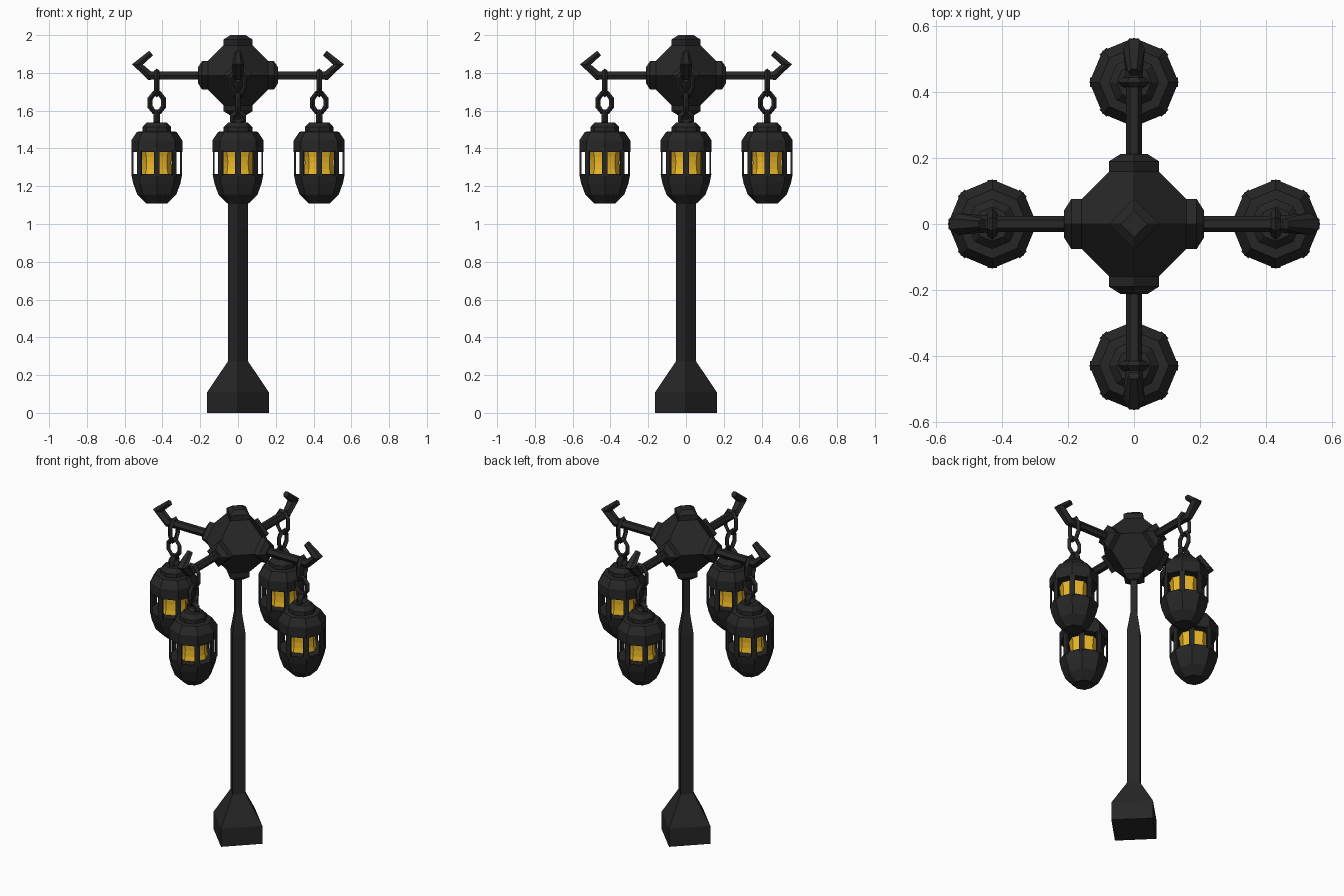
import bpy, bmesh
from math import cos, sin, pi
from mathutils import Vector, Matrix

if "Cube" in bpy.data.objects:
    bpy.data.objects.remove(bpy.data.objects["Cube"])


def material(name, rgb):
    m = bpy.data.materials.new(name)
    m.diffuse_color = (*rgb, 1)
    m.use_nodes = True
    m.node_tree.nodes["Principled BSDF"].inputs["Base Color"].default_value = m.diffuse_color
    return m


IRON = material("dark_iron", (0.02, 0.02, 0.02))
GLASS = material("amber_glass", (0.85, 0.48, 0.02))


def make(name, rings, mat=IRON, matrix=Matrix(), closed=False):
    """Skin a list of point rings, capping the ends unless closed."""
    bm = bmesh.new()
    loops = [[bm.verts.new(p) for p in ring] for ring in rings]
    pairs = list(zip(loops, loops[1:]))
    if closed:
        pairs.append((loops[-1], loops[0]))
    else:
        bm.faces.new(loops[0])
        bm.faces.new(loops[-1])
    for a, b in pairs:
        for i in range(len(a)):
            j = (i + 1) % len(a)
            bm.faces.new((a[i], a[j], b[j], b[i]))
    bmesh.ops.recalc_face_normals(bm, faces=bm.faces)
    me = bpy.data.meshes.new(name)
    bm.to_mesh(me)
    bm.free()
    me.materials.append(mat)
    ob = bpy.data.objects.new(name, me)
    ob.matrix_world = matrix
    bpy.context.collection.objects.link(ob)
    return ob


def lathe(name, profile, sides, mat=IRON, matrix=Matrix()):
    """Faceted turning of (radius, z) points, corners on the axes."""
    rings = [[Vector((r * cos(2 * pi * i / sides), r * sin(2 * pi * i / sides), z))
              for i in range(sides)] for r, z in profile]
    return make(name, rings, mat, matrix)


def tube(name, path, sides, matrix):
    """Sweep along (x, z, radius) points in the xz plane."""
    pts = [Vector((x, 0, z)) for x, z, r in path]
    rings = []
    for k, p in enumerate(pts):
        t = Vector()
        if k > 0:
            t += (p - pts[k - 1]).normalized()
        if k < len(pts) - 1:
            t += (pts[k + 1] - p).normalized()
        n = Vector((-t.z, 0, t.x)).normalized()
        r = path[k][2]
        rings.append([p + r * (Vector((0, cos(a), 0)) + n * sin(a))
                      for a in (2 * pi * i / sides for i in range(sides))])
    return make(name, rings, IRON, matrix)


def link(name, z, half_w, half_h, r, matrix, turn=0):
    """Eight-sided chain link in the xz plane, optionally turned about z."""
    rings = []
    for i in range(8):
        a = 2 * pi * (i + 0.5) / 8
        k = 1 / cos(pi / 8)
        d = Vector((cos(a), 0, sin(a)))
        c = Vector(((half_w - r) * k * cos(a), 0, (half_h - r) * k * sin(a)))
        rings.append([c + r * (d * cos(b) + Vector((0, sin(b), 0)))
                      for b in (0, pi / 2, pi, 3 * pi / 2)])
    place = matrix @ Matrix.Translation((0.43, 0, z)) @ Matrix.Rotation(turn, 4, 'Z')
    return make(name, rings, IRON, place, closed=True)


# Post with flared foot, four-sided with corners on the axes
lathe("post", [(0.163, 0), (0.163, 0.11), (0.052, 0.275), (0.052, 1.24),
               (0.026, 1.37), (0.026, 1.62)], 4)

# Head: octahedron with its six corners cut off
HEAD = Vector((0, 0, 1.787))
lathe("head", [(0.07, -0.165), (0.235, 0), (0.07, 0.165)], 4,
      matrix=Matrix.Translation(HEAD))
head = bpy.data.objects["head"].data
bm = bmesh.new()
bm.from_mesh(head)
for d in ((1, 0, 0), (-1, 0, 0), (0, 1, 0), (0, -1, 0)):
    cut = bmesh.ops.bisect_plane(bm, geom=bm.verts[:] + bm.edges[:] + bm.faces[:],
                                 plane_co=Vector(d) * 0.165, plane_no=d, clear_outer=True)
    bmesh.ops.contextual_create(bm, geom=[e for e in cut["geom_cut"]
                                          if isinstance(e, bmesh.types.BMEdge)])
bmesh.ops.recalc_face_normals(bm, faces=bm.faces)
bm.to_mesh(head)
bm.free()

# Collars on the six head corners
collar = [(0.076, 0.158), (0.076, 0.19), (0.04, 0.213)]
turns = [Matrix(), Matrix.Rotation(pi, 4, 'X')]
turns += [Matrix.Rotation(k * pi / 2, 4, 'Z') @ Matrix.Rotation(pi / 2, 4, 'Y') for k in range(4)]
for t in turns:
    lathe("head_collar", collar, 4, matrix=Matrix.Translation(HEAD) @ t)

# Four hooked arms, each with chain and lantern
for k in range(4):
    M = Matrix.Rotation(k * pi / 2, 4, 'Z')
    L = M @ Matrix.Translation((0.43, 0, 0))

    tube("hooked_arm", [(0.19, 1.787, 0.025), (0.41, 1.787, 0.025), (0.468, 1.785, 0.027),
                        (0.532, 1.845, 0.033), (0.46, 1.905, 0.018)], 6, M)
    link("upper_chain_link", 1.747, 0.05, 0.078, 0.014, M, pi / 2)
    link("lower_chain_link", 1.642, 0.05, 0.062, 0.014, M)
    link("lantern_loop", 1.56, 0.045, 0.042, 0.018, M, pi / 2)

    # Lantern roof and bowl
    lathe("lantern_roof", [(0.135, 1.38), (0.135, 1.443), (0.105, 1.488), (0.076, 1.49),
                           (0.076, 1.513), (0.052, 1.538)], 8, matrix=L)
    lathe("lantern_bowl", [(0.055, 1.108), (0.103, 1.155), (0.125, 1.215),
                           (0.135, 1.265)], 8, matrix=L)

    # Glass, slightly waisted
    lathe("lantern_glass", [(0.085, 1.26), (0.078, 1.29), (0.076, 1.325),
                            (0.078, 1.355), (0.085, 1.385)], 8, GLASS, L)

    # Flat bars around the window
    for i in range(8):
        bar = [[Vector((x, y, z)) for x, y in
                ((0.124, -0.015), (0.133, -0.015), (0.133, 0.015), (0.124, 0.015))]
               for z in (1.255, 1.39)]
        make("lantern_bar", bar, IRON, L @ Matrix.Rotation(i * pi / 4, 4, 'Z'))
